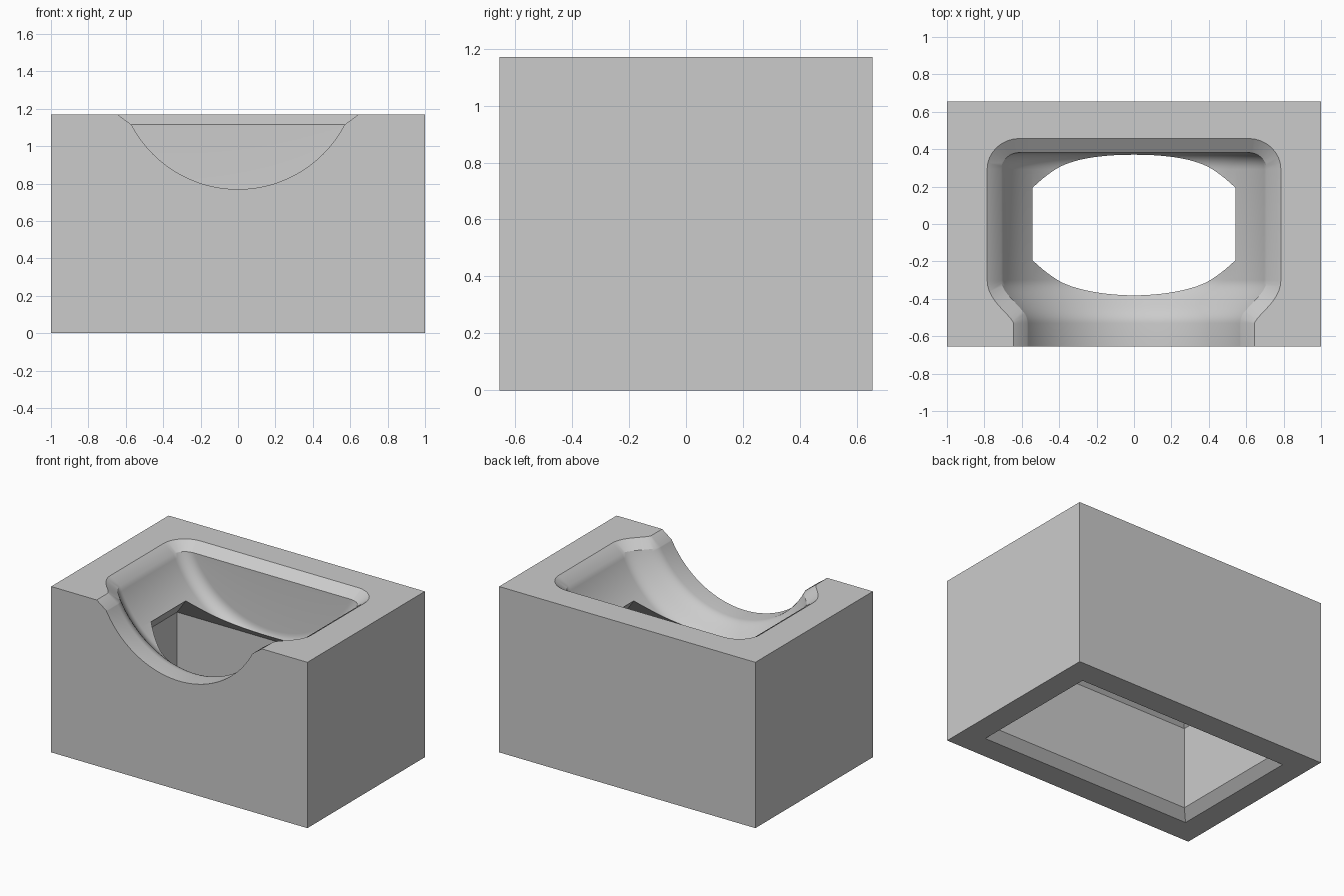
import bpy, bmesh, math
from mathutils import Vector, Matrix

old = bpy.data.objects.get("Cube")
if old:
    bpy.data.objects.remove(old)

W, D, H = 1.0, 0.655, 1.17          # half width, half depth, height
AXIS_Z = 1.413                      # height of the cradle axis
R_MAIN, R_LIP = 0.77, 0.643         # cradle and front lip radii
RIM_Z, BACK_Y, FILLET = 1.115, 0.382, 0.09

grey = bpy.data.materials.new("light grey")
grey.use_nodes = True
colour = (0.6, 0.6, 0.6, 1)
grey.diffuse_color = colour
grey.node_tree.nodes["Principled BSDF"].inputs["Base Color"].default_value = colour


def make_object(name, bm):
    bmesh.ops.recalc_face_normals(bm, faces=bm.faces[:])
    mesh = bpy.data.meshes.new(name)
    bm.to_mesh(mesh)
    bm.free()
    mesh.materials.append(grey)
    obj = bpy.data.objects.new(name, mesh)
    bpy.context.collection.objects.link(obj)
    return obj


def stacked_box(name, levels):
    """Closed solid through rectangles given as (z, half x, half y)."""
    bm = bmesh.new()
    rings = [[bm.verts.new((sx * x, sy * y, z))
              for sx, sy in ((1, 1), (-1, 1), (-1, -1), (1, -1))]
             for z, x, y in levels]
    for a, b in zip(rings, rings[1:]):
        for i in range(4):
            j = (i + 1) % 4
            bm.faces.new((a[i], a[j], b[j], b[i]))
    bm.faces.new(rings[0])
    bm.faces.new(rings[-1])
    return make_object(name, bm)


def cradle_cutter():
    """Turned hollow with a chamfered rim."""
    # Profile along the axis: lip, S-shaped step, barrel, back fillet
    profile = [(-0.8, 0), (-0.8, R_LIP)]
    steps = 14
    for i in range(steps + 1):
        t = i / steps
        wave = (1 - math.cos(math.pi * t)) / 2
        profile.append((-0.53 + 0.23 * t, R_LIP + (R_MAIN - R_LIP) * wave))
    for i in range(9):
        a = math.pi / 2 * (1 - i / 8)
        profile.append((BACK_Y - FILLET + FILLET * math.cos(a),
                        R_MAIN - FILLET + FILLET * math.sin(a)))
    profile.append((BACK_Y, 0))

    bm = bmesh.new()
    vs = [bm.verts.new((0, y, AXIS_Z - r)) for y, r in profile]
    es = [bm.edges.new(pair) for pair in zip(vs, vs[1:])]
    bmesh.ops.spin(bm, geom=vs + es, cent=(0, 0, AXIS_Z), axis=(0, 1, 0),
                   angle=math.tau, steps=128, use_duplicate=False)
    bmesh.ops.remove_doubles(bm, verts=bm.verts[:], dist=0.0001)
    bmesh.ops.recalc_face_normals(bm, faces=bm.faces[:])
    bmesh.ops.bisect_plane(bm, geom=bm.verts[:] + bm.edges[:] + bm.faces[:],
                           plane_co=(0, 0, RIM_Z), plane_no=(0, 0, 1),
                           clear_outer=True)
    bmesh.ops.remove_doubles(bm, verts=bm.verts[:], dist=0.0005)

    # Chamfer: raise the rim and push it outwards with mitred corners
    rim = [e for e in bm.edges if e.is_boundary]
    normals = {}
    for e in rim:
        d = e.verts[1].co - e.verts[0].co
        n = Vector((d.y, -d.x, 0)).normalized()
        if n.dot(e.link_faces[0].normal) < 0:
            n.negate()
        for v in e.verts:
            normals.setdefault(v, []).append(n)
    upper = {}
    for v, (a, b) in normals.items():
        out = (a + b) / max(1 + a.dot(b), 0.5)
        upper[v] = bm.verts.new(v.co + out * 0.09 + Vector((0, 0, 0.066)))
    for e in rim:
        a, b = e.verts
        bm.faces.new((a, b, upper[b], upper[a]))
    bmesh.ops.holes_fill(bm, edges=[e for e in bm.edges if e.is_boundary], sides=0)
    return make_object("cradle_cutter", bm)


# Solid block
block = stacked_box("cradle_block", [(0, W, D), (H, W, D)])

# Cavity open at the base: flared mouth, straight walls, sloped roof
cavity = stacked_box("cavity_cutter", [(-0.02, 0.85, 0.5), (0.06, 0.77, 0.42),
                                       (0.64, 0.77, 0.42), (1.0, 0.41, 0.06)])

bpy.context.view_layer.objects.active = block
for cutter in (cradle_cutter(), cavity):
    cutter.hide_render = True
    mod = block.modifiers.new("cut", 'BOOLEAN')
    mod.operation = 'DIFFERENCE'
    mod.solver = 'EXACT'
    mod.object = cutter
    bpy.ops.object.modifier_apply(modifier=mod.name)
    bpy.data.objects.remove(cutter)

bpy.ops.object.select_all(action='DESELECT')
block.select_set(True)
bpy.ops.object.shade_smooth_by_angle(angle=math.radians(30))
